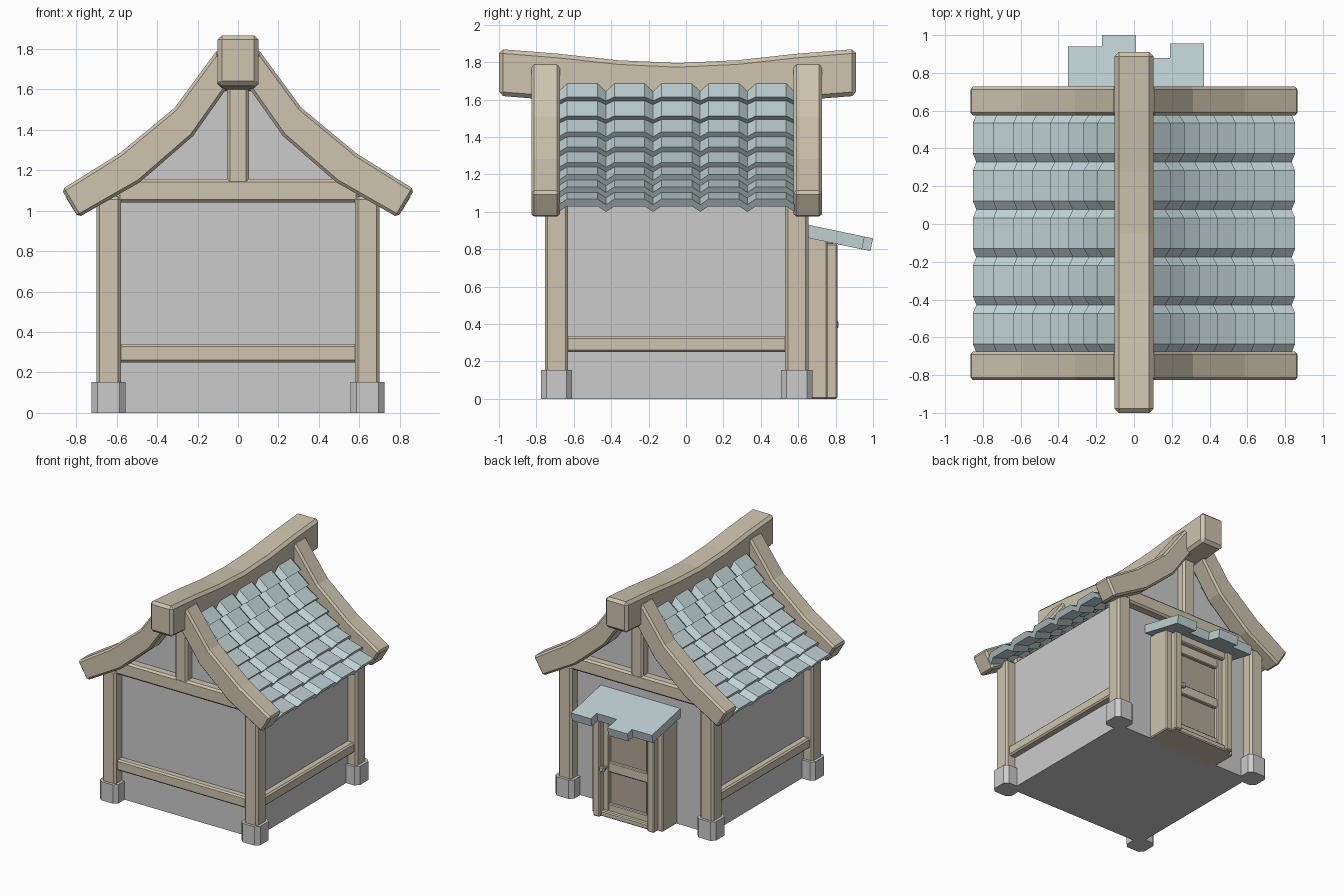
import bpy, bmesh, math
from mathutils import Vector

if "Cube" in bpy.data.objects:
    bpy.data.objects.remove(bpy.data.objects["Cube"])

YC = -0.05      # centre of the house body in y


def material(name, rgb):
    m = bpy.data.materials.new(name)
    m.diffuse_color = (*rgb, 1)
    m.use_nodes = True
    m.node_tree.nodes["Principled BSDF"].inputs["Base Color"].default_value = m.diffuse_color
    return m


WOOD = material("wood", (0.62, 0.55, 0.43))
DARK = material("dark_wood", (0.45, 0.39, 0.31))
TILE = material("roof_tile", (0.52, 0.63, 0.65))


def finish(name, bm, mat=None, bevel=0):
    bmesh.ops.recalc_face_normals(bm, faces=bm.faces)
    me = bpy.data.meshes.new(name)
    bm.to_mesh(me)
    bm.free()
    ob = bpy.data.objects.new(name, me)
    bpy.context.collection.objects.link(ob)
    if mat:
        me.materials.append(mat)
    if bevel:
        mod = ob.modifiers.new("bevel", 'BEVEL')
        mod.width = bevel
        mod.segments = 1
        mod.limit_method = 'ANGLE'
        mod.angle_limit = math.radians(40)
    return ob


def prism(name, pts, axis, a, b, mat=None, bevel=0):
    """Extrude a 2D outline along an axis from a to b."""
    bm = bmesh.new()
    put = {'x': lambda p, t: (t, p[0], p[1]),
           'y': lambda p, t: (p[0], t, p[1]),
           'z': lambda p, t: (p[0], p[1], t)}[axis]
    f = bm.faces.new([bm.verts.new(put(p, a)) for p in pts])
    ext = bmesh.ops.extrude_face_region(bm, geom=[f])
    shift = Vector(put((0, 0), b - a))
    bmesh.ops.translate(bm, vec=shift,
                        verts=[v for v in ext['geom'] if isinstance(v, bmesh.types.BMVert)])
    return finish(name, bm, mat, bevel)


def box(name, x, y, z, mat=None, bevel=0):
    return prism(name, [(x[0], y[0]), (x[1], y[0]), (x[1], y[1]), (x[0], y[1])],
                 'z', z[0], z[1], mat, bevel)


# Roof slope: centre line of the curved barge boards (right half, x/z)
PATH = [Vector(p) for p in ((0.08, 1.70), (0.27, 1.44), (0.54, 1.21), (0.83, 1.035))]
LENS = [(b - a).length for a, b in zip(PATH, PATH[1:])]


def slope(s, n):
    """Point at distance s down the slope, n above it."""
    i = 0
    while i < len(LENS) - 1 and s > LENS[i]:
        s -= LENS[i]
        i += 1
    d = (PATH[i + 1] - PATH[i]).normalized()
    return PATH[i] + d * s + Vector((-d.y, d.x)) * n


# Walls and gables in one solid body
gable = [slope(s, -0.055) for s in (0.08, LENS[0], LENS[0] + LENS[1])]
half = [(0.62, 0), (0.62, 1.06)] + [tuple(p) for p in reversed(gable)]
prism("walls", half + [(0, 1.65)] + [(-x, z) for x, z in reversed(half)],
      'y', YC - 0.62, YC + 0.62)

# Corner posts on chamfered stone feet
for sx, side in ((-1, "left"), (1, "right")):
    for sy, end in ((-1, "front"), (1, "back")):
        cx, cy = sx * 0.64, YC + sy * 0.6425
        box(f"post_{end}_{side}", (cx - 0.061, cx + 0.061), (cy - 0.062, cy + 0.062),
            (0.1, 1.07), WOOD, 0.015)
        h, c = 0.084, 0.054
        prism(f"foot_{end}_{side}",
              [(cx + u, cy + v) for u, v in ((h, -c), (h, c), (c, h), (-c, h),
                                             (-h, c), (-h, -c), (-c, -h), (c, -h))],
              'z', 0, 0.153)
    # Low rail on the side wall
    xs = sorted((sx * 0.6, sx * 0.675))
    box(f"side_rail_{side}", xs, (YC - 0.6, YC + 0.6), (0.25, 0.335), WOOD, 0.012)
box("front_rail", (-0.6, 0.6), (YC - 0.675, YC - 0.6), (0.25, 0.34), WOOD, 0.012)

# Gable beams, king posts and barge boards at both ends
for sy, end in ((-1, "front"), (1, "back")):
    ys = sorted((YC + sy * 0.6, YC + sy * 0.69))
    box(f"tie_beam_{end}", (-0.6, 0.6), ys, (1.04, 1.158), WOOD, 0.015)
    box(f"king_post_{end}", (-0.055, 0.055), ys, (1.13, 1.66), WOOD, 0.015)
    ys = sorted((YC + sy * 0.625, YC + sy * 0.777))
    upper = [(0.04, 1.87), (0.1, 1.80), (0.313, 1.51), (0.587, 1.283), (0.873, 1.105)]
    lower = [(0.79, 0.967), (0.487, 1.14), (0.222, 1.37), (0.06, 1.60), (0.04, 1.63)]
    for sx, side in ((-1, "left"), (1, "right")):
        prism(f"barge_board_{end}_{side}", [(sx * x, z) for x, z in upper[1:] + lower],
              'y', ys[0], ys[1], WOOD, 0.015)

# Sagging ridge beam
stations = [-0.955, -0.64, -0.32, 0, 0.32, 0.64, 0.955]
sag = [1.87, 1.845, 1.81, 1.795, 1.81, 1.845, 1.87]
top = [(YC + 0.005 + y, z) for y, z in zip(stations, sag)]
prism("ridge_beam", top + [(y, z - 0.25) for y, z in reversed(top)],
      'x', -0.102, 0.102, WOOD, 0.022)

# Tile rows: wavy slabs, each lower lip standing over the next row
COLS, ROWS, STEP = 5, 8, 0.126
Y0, WIDTH = YC - 0.63, 1.26 / 5
wave = []
for c in range(COLS):
    wave += [(Y0 + c * WIDTH, -0.035), (Y0 + c * WIDTH + 0.045, 0),
             (Y0 + (c + 1) * WIDTH - 0.045, 0)]
wave.append((Y0 + COLS * WIDTH, -0.035))
for sx, side in ((-1, "left"), (1, "right")):
    bm = bmesh.new()
    for r in range(ROWS):
        s0, s1 = r * STEP - 0.01, (r + 1) * STEP + 0.01
        rings = []
        for y, dip in wave:
            ring = []
            for s, n in ((s0, 0.0), (s1, 0.04), (s1, -0.005), (s0, -0.04)):
                p = slope(s, n + dip)
                ring.append(bm.verts.new((sx * p.x, y, p.y)))
            rings.append(ring)
        for a, b in zip(rings, rings[1:]):
            for k in range(4):
                bm.faces.new((a[k], a[(k + 1) % 4], b[(k + 1) % 4], b[k]))
        bm.faces.new(rings[0])
        bm.faces.new(rings[-1])
    finish(f"roof_tiles_{side}", bm, TILE)

# Door on the back: stepped frame, header, threshold
for sx, side in ((-1, "left"), (1, "right")):
    box(f"door_casing_{side}", sorted((sx * 0.24, sx * 0.32)), (0.5, 0.757), (0, 0.87),
        WOOD, 0.008)
    box(f"door_jamb_{side}", sorted((sx * 0.215, sx * 0.275)), (0.5, 0.81), (0, 0.83),
        WOOD, 0.008)
    box(f"door_stile_{side}", sorted((sx * 0.17, sx * 0.22)), (0.6, 0.755), (0.02, 0.8),
        WOOD, 0.006)
box("door_header", (-0.25, 0.25), (0.5, 0.785), (0.775, 0.86), WOOD, 0.008)
box("door_threshold", (-0.25, 0.25), (0.5, 0.785), (0, 0.045), WOOD, 0.008)
box("door_panel", (-0.2, 0.2), (0.55, 0.725), (0.02, 0.8), DARK)
for i, z in enumerate((0.06, 0.40, 0.74)):
    box(f"door_rail_{i}", (-0.18, 0.18), (0.6, 0.75), (z - 0.04, z + 0.04), WOOD, 0.006)
box("door_handle_stem", (0.185, 0.205), (0.74, 0.79), (0.385, 0.405))
box("door_handle", (0.175, 0.215), (0.785, 0.815), (0.375, 0.415), None, 0.006)

# Plank awning over the door, planks of uneven length
reach = [0.94, 1.0, 0.88, 0.955]
for i, yr in enumerate(reach):
    x0 = -0.35 + i * 0.18
    fall = lambda y: 0.93 - 0.21 * (y - 0.655)
    prism(f"awning_plank_{i}",
          [(0.56, fall(0.56)), (yr, fall(yr)), (yr - 0.014, fall(yr) - 0.068),
           (0.56, fall(0.56) - 0.07)], 'x', x0, x0 + 0.18, TILE)
